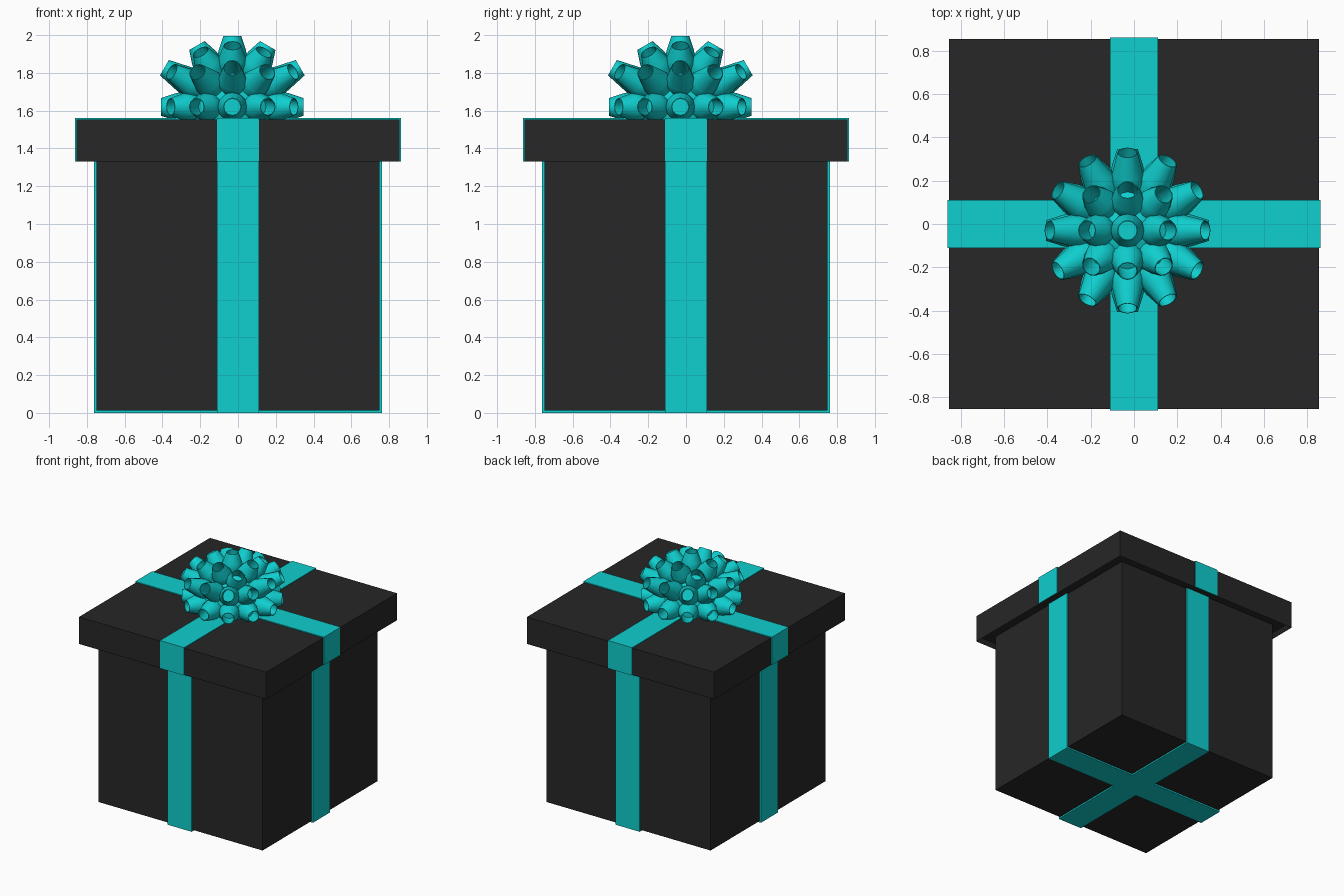
import bpy, bmesh, math
from mathutils import Vector

if "Cube" in bpy.data.objects:
    bpy.data.objects.remove(bpy.data.objects["Cube"])


def material(name, rgb):
    m = bpy.data.materials.new(name)
    m.diffuse_color = (*rgb, 1)
    m.use_nodes = True
    m.node_tree.nodes["Principled BSDF"].inputs["Base Color"].default_value = m.diffuse_color
    return m


DARK = material("dark_card", (0.02, 0.02, 0.02))
TEAL = material("teal_ribbon", (0.005, 0.62, 0.62))


def finish(bm, name, mat):
    me = bpy.data.meshes.new(name)
    bm.to_mesh(me)
    bm.free()
    ob = bpy.data.objects.new(name, me)
    bpy.context.collection.objects.link(ob)
    me.materials.append(mat)
    return ob


def add_box(bm, lo, hi):
    verts = bmesh.ops.create_cube(bm, size=1)["verts"]
    for v in verts:
        v.co = Vector([hi[i] if v.co[i] > 0 else lo[i] for i in range(3)])


# Box body
bm = bmesh.new()
add_box(bm, (-0.75, -0.75, 0.012), (0.75, 0.75, 1.37))
finish(bm, "box_body", DARK)

# Lid with a recessed underside behind a thin rim
bm = bmesh.new()
add_box(bm, (-0.855, -0.855, 1.33), (0.855, 0.855, 1.553))
bm.normal_update()
under = [f for f in bm.faces if f.normal.z < -0.9]
bmesh.ops.inset_region(bm, faces=under, thickness=0.03)
for v in under[0].verts:
    v.co.z += 0.035
finish(bm, "box_lid", DARK)

# Ribbons: strips around the body and over the lid, in both directions
W = 0.11
for axis in ("x", "y"):
    def strip(bm, a0, a1, z0, z1):
        lo, hi = ((a0, -W, z0), (a1, W, z1)) if axis == "x" else ((-W, a0, z0), (W, a1, z1))
        add_box(bm, lo, hi)

    bm = bmesh.new()
    strip(bm, -0.762, 0.762, 0.0, 0.014)
    for s in (-1, 1):
        a, b = sorted((s * 0.748, s * 0.762))
        strip(bm, a, b, 0.0, 1.365)
    finish(bm, "body_ribbon_" + axis, TEAL)

    bm = bmesh.new()
    strip(bm, -0.862, 0.862, 1.551, 1.56)
    for s in (-1, 1):
        a, b = sorted((s * 0.853, s * 0.862))
        strip(bm, a, b, 1.33, 1.56)
    finish(bm, "lid_ribbon_" + axis, TEAL)

# Bow: hollow loops pointing outwards from a dome, laid out as a 3x3 grid per cube side
CENTRE = Vector((-0.03, -0.03, 1.62))
SIDES = 12
T = math.tan(math.radians(30))


def add_loop(bm, direction, tip):
    rot = direction.to_track_quat("Z", "Y")
    # (radius, distance): outer wall up to the rim, then down inside the hole
    profile = [(0.062, 0.20), (0.078, 0.27), (0.072, 0.30), (0.047, tip),
               (0.043, tip), (0.052, 0.31), (0.05, 0.27)]
    rings = []
    for r, d in profile:
        rings.append([bm.verts.new(CENTRE + rot @ Vector((
            r * math.cos(2 * math.pi * k / SIDES),
            r * math.sin(2 * math.pi * k / SIDES), d))) for k in range(SIDES)])
    for a, b in zip(rings, rings[1:]):
        for k in range(SIDES):
            n = (k + 1) % SIDES
            bm.faces.new((a[k], a[n], b[n], b[k]))
    bm.faces.new(rings[-1])


bm = bmesh.new()
core = bmesh.ops.create_uvsphere(bm, u_segments=24, v_segments=16, radius=0.255)["verts"]
bmesh.ops.translate(bm, verts=core, vec=CENTRE)
for u in (-T, 0, T):
    for v in (-T, 0, T):
        add_loop(bm, Vector((u, v, 1)).normalized(), 0.375)
    for w, tip in ((0, 0.377), (T, 0.415)):
        for s in (-1, 1):
            add_loop(bm, Vector((s, u, w)).normalized(), tip)
            add_loop(bm, Vector((u, s, w)).normalized(), tip)
# Trim the bow where it sits on the lid
bmesh.ops.bisect_plane(bm, geom=bm.verts[:] + bm.edges[:] + bm.faces[:],
                       plane_co=(0, 0, 1.552), plane_no=(0, 0, 1), clear_inner=True)
bow = finish(bm, "bow", TEAL)
bpy.context.view_layer.objects.active = bow
bow.select_set(True)
bpy.ops.object.shade_smooth_by_angle(angle=math.radians(40))
